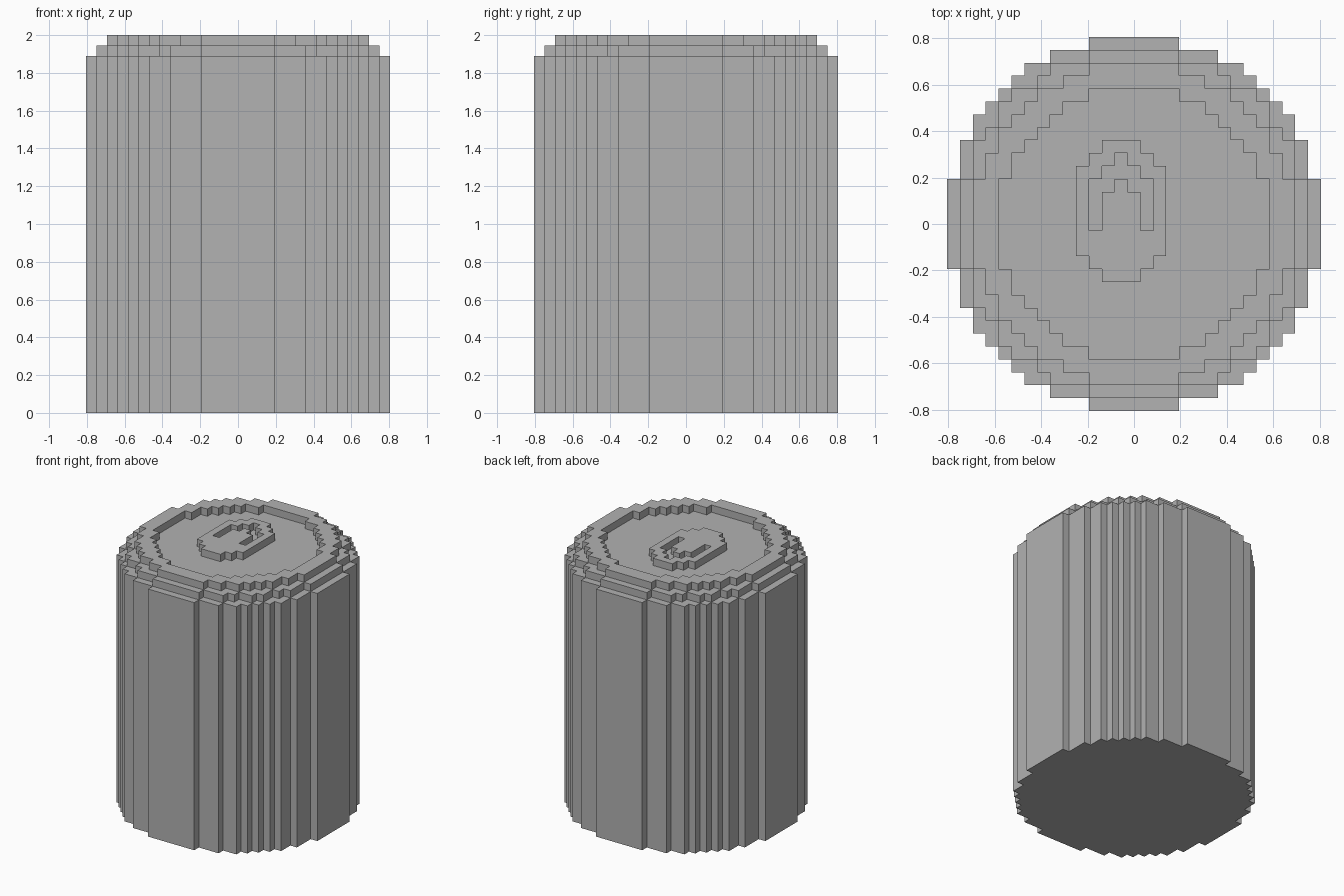
import bpy
import bmesh
import math
from mathutils import Vector

cube = bpy.data.objects.get("Cube")
if cube:
    bpy.data.objects.remove(cube, do_unlink=True)

U = 2 / 36  # edge length of one block

grey = bpy.data.materials.new("plain_grey")
grey.use_nodes = True
colour = (0.445, 0.445, 0.445, 1)
grey.diffuse_color = colour
grey.node_tree.nodes["Principled BSDF"].inputs["Base Color"].default_value = colour


def disc(radius):
    """Block cells whose centres lie inside a circle."""
    n = math.ceil(radius)
    span = range(-n, n + 1)
    return {(x, y) for x in span for y in span if x * x + y * y < radius * radius}


def block(x0, x1, y0, y1):
    """Rectangle of cells, both ends included."""
    return {(x, y) for x in range(x0, x1 + 1) for y in range(y0, y1 + 1)}


def layer(name, cells, bottom, top):
    """Merge the cells into a flat stepped outline and raise it to a solid."""
    bm = bmesh.new()
    for x, y in sorted(cells):
        corners = ((-0.5, -0.5), (0.5, -0.5), (0.5, 0.5), (-0.5, 0.5))
        bm.faces.new([bm.verts.new(((x + i) * U, (y + j) * U, bottom * U)) for i, j in corners])
    bmesh.ops.remove_doubles(bm, verts=bm.verts[:], dist=U / 10)
    bmesh.ops.dissolve_limit(bm, angle_limit=math.radians(1), verts=bm.verts[:], edges=bm.edges[:])
    raised = bmesh.ops.extrude_face_region(bm, geom=bm.faces[:])["geom"]
    verts = [g for g in raised if isinstance(g, bmesh.types.BMVert)]
    bmesh.ops.translate(bm, verts=verts, vec=Vector((0, 0, (top - bottom) * U)))
    bmesh.ops.recalc_face_normals(bm, faces=bm.faces[:])
    mesh = bpy.data.meshes.new(name)
    bm.to_mesh(mesh)
    bm.free()
    mesh.materials.append(grey)
    obj = bpy.data.objects.new(name, mesh)
    bpy.context.collection.objects.link(obj)
    return obj


# Can wall, stepped shoulder and raised rim around a sunken lid
layer("can_body", disc(14.5), 0, 34)
layer("can_shoulder", disc(13.5), 34, 35)
layer("top_rim", disc(12.5) - disc(10.5), 35, 36)

# Pull tab: rounded plate with an arched slot cut through it
plate = block(-4, 2, -2, 4) | block(-3, 1, -3, 5) | block(-2, 0, -4, 6)
slot = block(-1, -1, 4, 5)
for side in (-1, 1):
    inner, outer = -1 + side, -1 + 2 * side
    slot |= block(inner, inner, 3, 4) | block(outer, outer, 0, 3)
layer("pull_tab", plate - slot, 35, 36)
